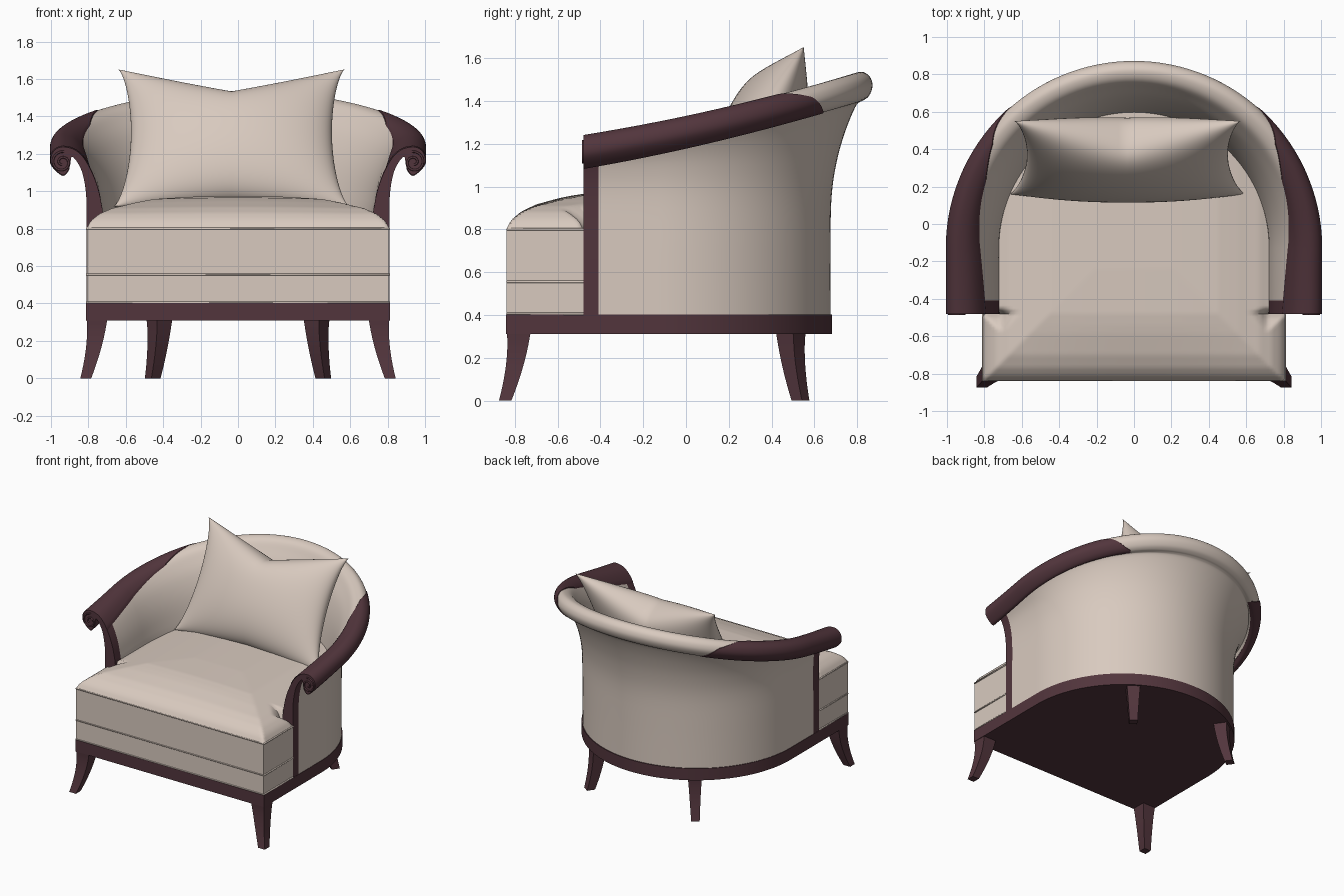
import bpy, bmesh, math
from mathutils import Vector

if "Cube" in bpy.data.objects:
    bpy.data.objects.remove(bpy.data.objects["Cube"])

def material(name, rgb):
    m = bpy.data.materials.new(name)
    m.diffuse_color = (*rgb, 1)
    m.use_nodes = True
    m.node_tree.nodes["Principled BSDF"].inputs["Base Color"].default_value = m.diffuse_color
    return m

FABRIC = material("beige fabric", (0.69, 0.59, 0.52))
WOOD = material("dark wood", (0.085, 0.036, 0.046))
CY = -0.13          # centre of the round back

def finish(bm, name, mats, angle=40):
    bmesh.ops.recalc_face_normals(bm, faces=bm.faces)
    me = bpy.data.meshes.new(name)
    bm.to_mesh(me)
    bm.free()
    for m in mats:
        me.materials.append(m)
    ob = bpy.data.objects.new(name, me)
    bpy.context.collection.objects.link(ob)
    bpy.context.view_layer.objects.active = ob
    bpy.ops.object.select_all(action='DESELECT')
    ob.select_set(True)
    bpy.ops.object.shade_smooth_by_angle(angle=math.radians(angle))
    return ob

def loft(bm, rings, closed=True, caps=True):
    """Skin a list of point rings; returns faces grouped by span."""
    vs = [[bm.verts.new(p) for p in r] for r in rings]
    n = len(rings[0])
    spans = []
    for a, b in zip(vs, vs[1:]):
        spans.append([bm.faces.new((a[i], a[(i + 1) % n], b[(i + 1) % n], b[i]))
                      for i in range(n if closed else n - 1)])
    if caps:
        spans[0].append(bm.faces.new(vs[0]))
        spans[-1].append(bm.faces.new(vs[-1][::-1]))
    return spans

def lerp_table(x, table):
    for (x0, y0), (x1, y1) in zip(table, table[1:]):
        if x <= x1:
            return y0 + (y1 - y0) * (max(x, x0) - x0) / (x1 - x0)
    return table[-1][1]

# ---- wrap-around arm and back: (radius, height) at the arm front and at the rear
ARM = [(.81, .4), (.81, .7), (.81, .95), (.825, 1.07), (.85, 1.14), (.888, 1.185), (.9, 1.13),
       (.93, 1.087), (.965, 1.105), (.998, 1.145), (1.0, 1.185), (.98, 1.22), (.94, 1.237),
       (.88, 1.225), (.83, 1.185), (.785, 1.11), (.75, 1.02), (.73, .93), (.72, .83), (.715, .4)]
REAR = [(.805, .4), (.805, .7), (.81, .95), (.835, 1.12), (.875, 1.26), (.92, 1.37), (.94, 1.395),
        (.96, 1.405), (.985, 1.425), (1.0, 1.46), (1.0, 1.49), (.985, 1.52), (.95, 1.538),
        (.9, 1.52), (.86, 1.46), (.81, 1.37), (.765, 1.23), (.735, 1.05), (.72, .83), (.715, .4)]

def profile(u, w):
    pts = [Vector(a).lerp(Vector(b), w) for a, b in zip(ARM, REAR)]
    i = min(int(u), len(pts) - 2)
    t = u - i
    p1, p2 = pts[i], pts[i + 1]
    p0, p3 = pts[max(i - 1, 0)], pts[min(i + 2, len(pts) - 1)]
    return 0.5 * (2 * p1 + (p2 - p0) * t + (2 * p0 - 5 * p1 + 4 * p2 - p3) * t * t
                  + (3 * p1 - p0 - 3 * p2 + p3) * t ** 3)

def path_y(st):
    return st[0] + st[2] * 0.93

def shell_point(st, u, off=0.0):
    oy, dx, dy = st
    d = path_y(st) + 0.48
    w = (0.16 * d + 0.06 * d * d) / 0.305
    p = profile(u, w)
    if off:
        t = (profile(min(u + .05, 19), w) - profile(max(u - .05, 0), w)).normalized()
        p = p + Vector((t.y, -t.x)) * off
    return (dx * p.x, oy + dy * p.x, p.y)

ys = [-0.48, -0.41, -0.32, -0.22]
arc = [(CY, math.cos(a * math.pi / 64), math.sin(a * math.pi / 64)) for a in range(65)]
stations = [(y, 1, 0) for y in ys] + arc + [(y, -1, 0) for y in reversed(ys)]
us = [i / 4 for i in range(77)]
bm = bmesh.new()
spans = loft(bm, [[shell_point(s, u) for u in us] for s in stations])
for f in spans[0] + spans[-1]:      # wooden front posts
    f.material_index = 1
finish(bm, "arm_and_back_shell", [FABRIC, WOOD])

# ---- wooden rails over the rolled arms, tapering to a point toward the rear
TAPER = [(-.48, 15), (0, 14.2), (.25, 13.6), (.42, 12.3), (.54, 10.3), (.62, 7.2), (.64, 6.2)]
rail = [(y, 1, 0) for y in ys]
rail += [(CY, math.cos(a / 60), math.sin(a / 60)) for a in range(0, 60)
         if CY + 0.93 * math.sin(a / 60) < 0.625]
for side, name in ((1, "right_arm_rail"), (-1, "left_arm_rail")):
    bm = bmesh.new()
    rings = []
    for st in rail:
        hi = lerp_table(path_y(st), TAPER)
        lo = 5.9
        ring = [shell_point(st, lo + (hi - lo) * k / 36, -.004 if k in (0, 36) else .004)
                for k in range(37)]
        rings.append([(side * x, y, z) for x, y, z in ring])
    loft(bm, rings, closed=False, caps=False)
    finish(bm, name, [WOOD])

def tube(name, pts, r, mat):
    cu = bpy.data.curves.new(name, 'CURVE')
    cu.dimensions = '3D'
    cu.bevel_depth = r
    cu.bevel_resolution = 2
    sp = cu.splines.new('POLY')
    sp.points.add(len(pts) - 1)
    for p, c in zip(sp.points, pts):
        p.co = (*c, 1)
    cu.materials.append(mat)
    ob = bpy.data.objects.new(name, cu)
    bpy.context.collection.objects.link(ob)

# ---- carved spirals on the scroll ends
for side, name in ((1, "right_scroll"), (-1, "left_scroll")):
    pts = []
    for k in range(40):
        a = math.radians(100 - k * 14)
        r = 0.058 - 0.0012 * k
        pts.append((side * (.94 + r * math.cos(a)), -.481, 1.155 + r * math.sin(a)))
    tube(name, pts, .006, WOOD)

# ---- wooden base
def outline(r, front, z):
    return ([(-r, front, z), (r, front, z)] +
            [(r * math.cos(a * math.pi / 64), CY + r * math.sin(a * math.pi / 64), z) for a in range(65)])
bm = bmesh.new()
loft(bm, [outline(.812, -.84, .31), outline(.812, -.84, .402)])
finish(bm, "base_frame", [WOOD])

# ---- legs: square section, curving outward
def leg(name, top, kick, half_top, half_bot, turn):
    bm = bmesh.new()
    rings = []
    for k in range(11):
        t = k / 10
        h = half_top + (half_bot - half_top) * t ** .8
        c = Vector(top) + Vector(kick) * t ** 1.7
        ring = []
        for q in range(4):
            a = turn + math.pi / 4 + q * math.pi / 2
            ring.append((c.x + h * 1.414 * math.cos(a), c.y + h * 1.414 * math.sin(a), .32 * (1 - t)))
        rings.append(ring)
    loft(bm, rings)
    finish(bm, name, [WOOD])

for s, n in ((1, "right"), (-1, "left")):
    leg("front_leg_" + n, (s * .754, -.782), (s * .06, -.063), .056, .029, 0)
    leg("back_leg_" + n, (s * .42, .49), (s * .036, .045), .05, .03, s * math.radians(55))

# ---- seat front block and piping
bm = bmesh.new()
loft(bm, [[(-.808, -.838, z), (.808, -.838, z), (.808, -.46, z), (-.808, -.46, z)] for z in (.40, .555, .80)])
finish(bm, "seat_block", [FABRIC])
for z, n in ((.405, "lower"), (.555, "middle"), (.80, "upper")):
    tube("seat_piping_" + n, [(-.808, -.48, z), (-.808, -.836, z), (.808, -.836, z), (.808, -.48, z)],
         .006, FABRIC)

# ---- crowned T-shaped seat cushion
CROWN = [(0, 0), (.012, .025), (.03, .048), (.07, .08), (.14, .11), (.25, .135), (.36, .152), (.6, .16)]
def crown(x, y):
    ax = abs(x)
    ear = max(-.48 - y, 0) + 2 * max(.71 - ax, 0) + 3 * max(y + .48, 0)
    d = max(0, min(y + .84, .81 - ax, ear))
    return .80 + lerp_table(d, CROWN) + .014 * max(0, 1 - (x / .6) ** 2) * min(1, d / .3)

bm = bmesh.new()
step = .015
grid = {}
def vert(i, j):
    if (i, j) not in grid:
        x, y = i * step, -.84 + j * step
        grid[i, j] = bm.verts.new((x, y, crown(x, y)))
    return grid[i, j]
for i in range(-54, 54):
    for j in range(100):
        x, y = (i + .5) * step, -.84 + (j + .5) * step
        if y < -.48 or math.hypot(x, max(y - CY, 0)) < .75:
            bm.faces.new([vert(i, j), vert(i + 1, j), vert(i + 1, j + 1), vert(i, j + 1)])
finish(bm, "seat_cushion", [FABRIC], 60)

# ---- throw pillow: pinched edges, leaning on the back
def pillow_point(u, v, side):
    bulge = .175 * ((1 - u ** 2) * (1 - v ** 2)) ** .5
    x = -.035 + (.618 - .012 * v) * u * (1 - .13 * (1 - v * v) ** .7)
    dip = (.40 if v > 0 else .08) * (1 - abs(u))
    vv = v * (1 - dip * abs(v))
    up = Vector((0, .47, .883))
    p = Vector((x, .355, 1.285)) + up * vv * .415 + Vector((0, -.883, .47)) * bulge * side
    return p
bm = bmesh.new()
N = 40
ticks = [math.sin(math.pi / 2 * (2 * k / N - 1)) for k in range(N + 1)]
for side in (1, -1):
    loft(bm, [[pillow_point(u, v, side) for u in ticks] for v in ticks], closed=False, caps=False)
bmesh.ops.remove_doubles(bm, verts=bm.verts, dist=.0005)
finish(bm, "throw_pillow", [FABRIC], 60)
